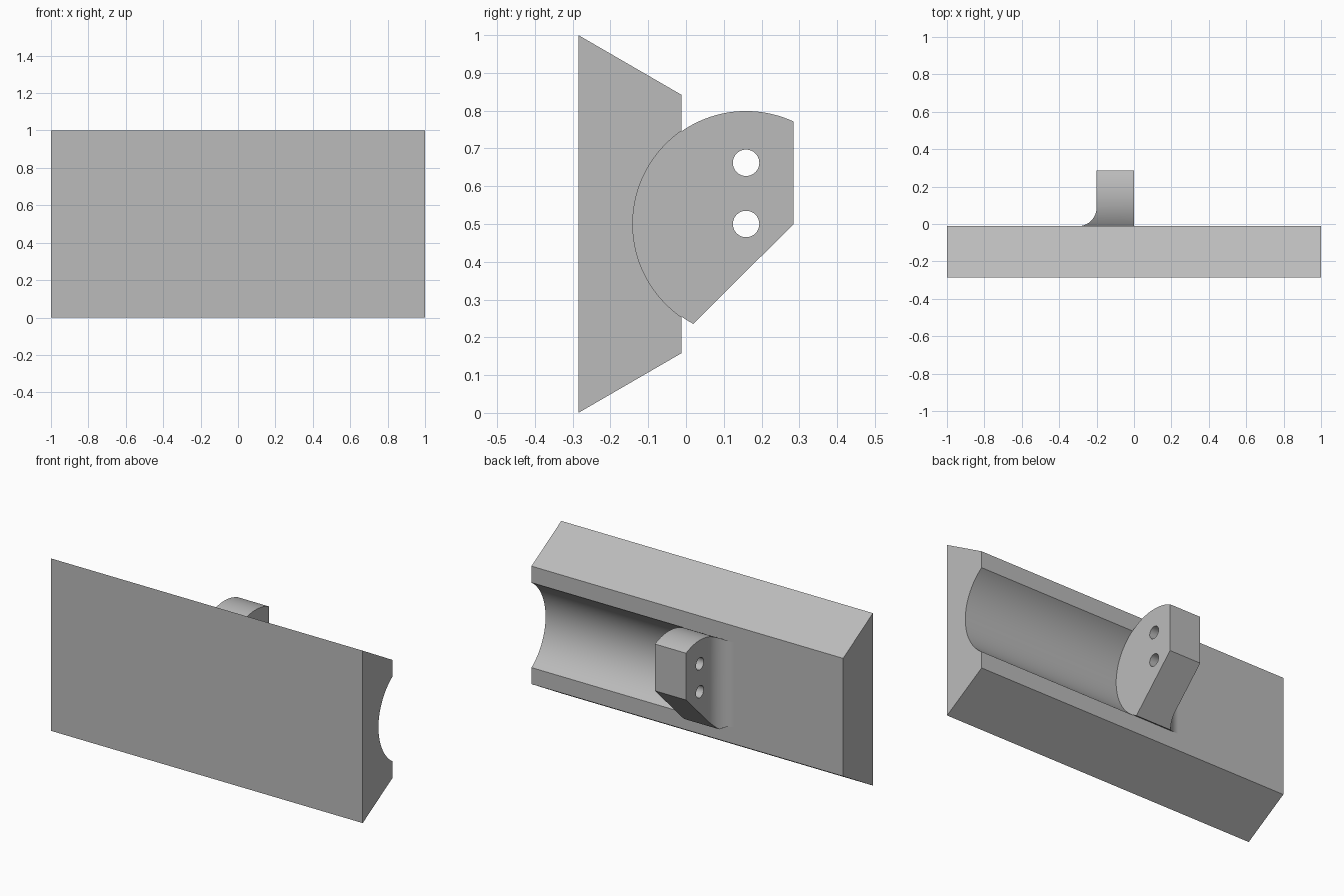
import bpy
import math

if "Cube" in bpy.data.objects:
    bpy.data.objects.remove(bpy.data.objects["Cube"], do_unlink=True)

BACK = -0.012          # rear face of the rail
CY, CZ, R = 0.159, 0.5, 0.299   # shared axis of groove and bracket
FILLET = 0.1

grey = bpy.data.materials.new("grey")
grey.use_nodes = True
colour = (0.5, 0.5, 0.5, 1)
grey.diffuse_color = colour
grey.node_tree.nodes["Principled BSDF"].inputs["Base Color"].default_value = colour


def arc(cx, cy, r, start, end, n):
    angles = [math.radians(start + (end - start) * i / n) for i in range(n + 1)]
    return [(cx + r * math.cos(a), cy + r * math.sin(a)) for a in angles]


def prism(name, profile, low, high, axis="x"):
    """Extrude a (y, z) profile along x, or an (x, y) profile along z."""
    place = (lambda p, t: (t, *p)) if axis == "x" else (lambda p, t: (*p, t))
    n = len(profile)
    verts = [place(p, t) for t in (low, high) for p in profile]
    faces = [tuple(reversed(range(n))), tuple(range(n, 2 * n))]
    faces += [(i, (i + 1) % n, n + (i + 1) % n, n + i) for i in range(n)]
    mesh = bpy.data.meshes.new(name)
    mesh.from_pydata(verts, [], faces)
    mesh.materials.append(grey)
    obj = bpy.data.objects.new(name, mesh)
    bpy.context.collection.objects.link(obj)
    return obj


def combine(target, tool, operation):
    mod = target.modifiers.new(operation, "BOOLEAN")
    mod.operation, mod.object, mod.solver = operation, tool, "EXACT"
    bpy.context.view_layer.objects.active = target
    bpy.ops.object.modifier_apply(modifier=mod.name)
    bpy.data.objects.remove(tool, do_unlink=True)


# Rail with sloping top and bottom
rail = prism("grooved_rail_with_bracket",
             [(-0.285, 0), (BACK, 0.158), (BACK, 0.842), (-0.285, 1)], -1, 1)

# Bracket: rounded side outline crossed with a filleted plan
start = math.degrees(math.acos((0.285 - CY) / R))
end = 360 - math.degrees(math.atan2(0.263, -0.139))
outline = arc(CY, CZ, R, start, end, 64) + [(0.285, CZ)]
bracket = prism("bracket", outline, -0.5, 0.05)
plan = arc(-0.2 - FILLET, BACK + FILLET, FILLET, -90, 0, 20)
plan += [(-0.2, 0.4), (0.2, 0.4), (0.2, -0.2), (-0.2 - FILLET, -0.2)]
combine(bracket, prism("plan", plan, -0.2, 1.2, "z"), "INTERSECT")
combine(rail, bracket, "UNION")

# Groove from the middle to the left end
groove = arc(CY, CZ, R + 0.001, 0, 360, 96)[:-1]
combine(rail, prism("groove", groove, 0, 1.2), "DIFFERENCE")

# Two bolt holes
for z in (CZ, 0.662):
    hole = arc(CY, z, 0.035, 0, 360, 40)[:-1]
    combine(rail, prism("hole", hole, -0.6, 0.3), "DIFFERENCE")

# Smooth the curved strips, keep the broad planes flat
bpy.ops.object.select_all(action="DESELECT")
rail.select_set(True)
bpy.context.view_layer.objects.active = rail
bpy.ops.object.shade_smooth_by_angle(angle=math.radians(25))
for face in rail.data.polygons:
    if face.area > 0.04:
        face.use_smooth = False
